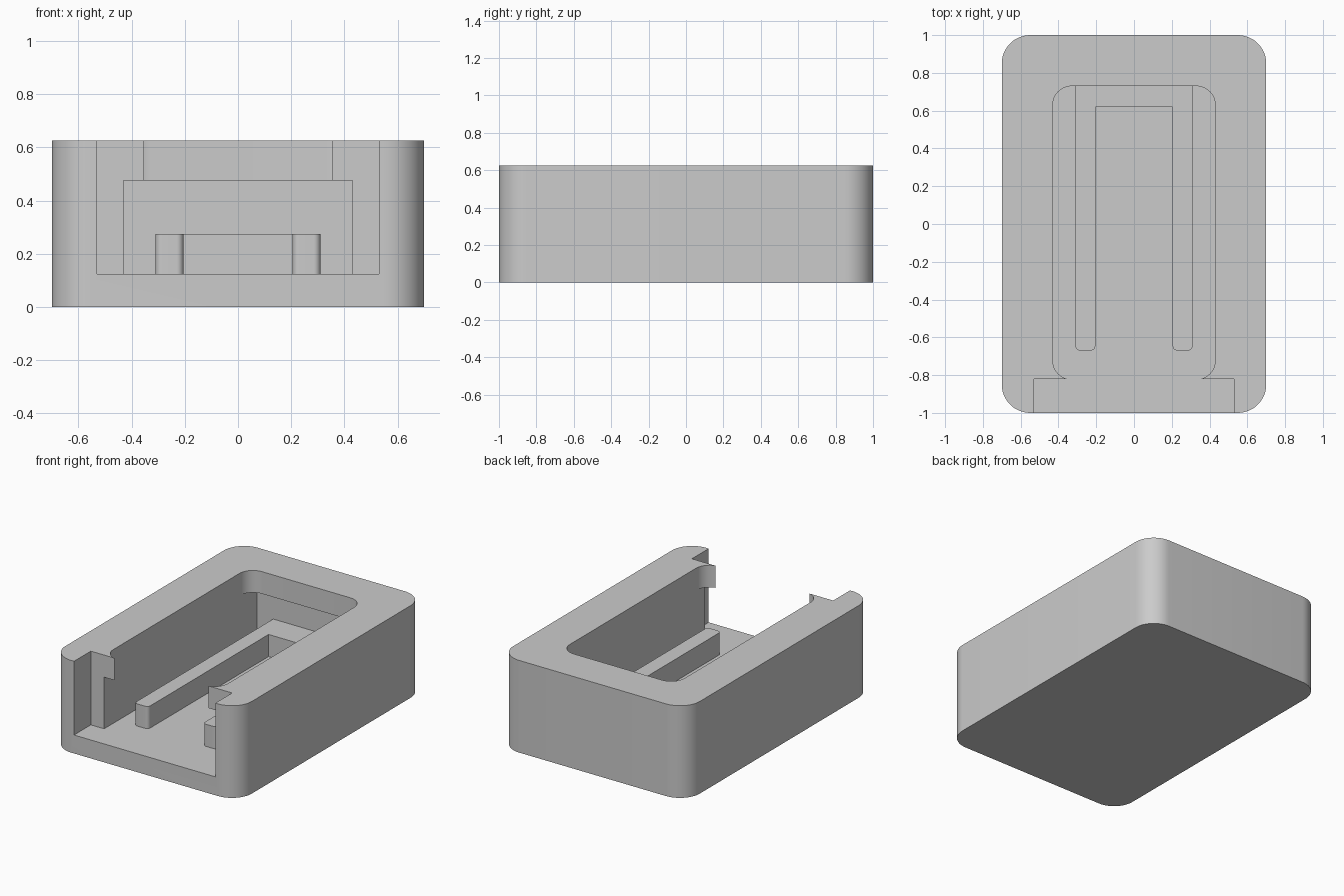
import bpy, bmesh, math
from mathutils import Vector

if "Cube" in bpy.data.objects:
    bpy.data.objects.remove(bpy.data.objects["Cube"], do_unlink=True)

HEIGHT, FLOOR, LIP = 0.625, 0.125, 0.475

grey = bpy.data.materials.new("plain grey")
grey.use_nodes = True
grey.diffuse_color = (0.6, 0.6, 0.6, 1)
grey.node_tree.nodes["Principled BSDF"].inputs["Base Color"].default_value = (0.6, 0.6, 0.6, 1)


def fillet(points, steps=12):
    """Round each corner (x, y, radius) of a right-angled outline."""
    outline = []
    for i, (x, y, r) in enumerate(points):
        corner = Vector((x, y))
        if r == 0:
            outline.append(corner)
            continue
        to_prev = (Vector(points[i - 1][:2]) - corner).normalized()
        to_next = (Vector(points[(i + 1) % len(points)][:2]) - corner).normalized()
        centre = corner + (to_prev + to_next) * r
        for s in range(steps + 1):
            a = math.pi / 2 * s / steps
            outline.append(centre - r * (to_next * math.cos(a) + to_prev * math.sin(a)))
    return outline


def prism(name, points, z0, z1):
    """Extrude a filleted outline between two heights."""
    bm = bmesh.new()
    face = bm.faces.new([bm.verts.new((p.x, p.y, z0)) for p in fillet(points)])
    new = bmesh.ops.extrude_face_region(bm, geom=[face])["geom"]
    bmesh.ops.translate(bm, vec=(0, 0, z1 - z0),
                        verts=[g for g in new if isinstance(g, bmesh.types.BMVert)])
    bmesh.ops.recalc_face_normals(bm, faces=bm.faces)
    mesh = bpy.data.meshes.new(name)
    bm.to_mesh(mesh)
    bm.free()
    mesh.materials.append(grey)
    obj = bpy.data.objects.new(name, mesh)
    bpy.context.collection.objects.link(obj)
    return obj


def box(half, y0, y1, r=0):
    return [(-half, y0, r), (half, y0, r), (half, y1, r), (-half, y1, r)]


def activate(obj):
    bpy.ops.object.select_all(action='DESELECT')
    obj.select_set(True)
    bpy.context.view_layer.objects.active = obj


def cut(obj, cutter):
    cutter.hide_render = True
    mod = obj.modifiers.new("cut", 'BOOLEAN')
    mod.operation, mod.solver, mod.object = 'DIFFERENCE', 'EXACT', cutter
    activate(obj)
    bpy.ops.object.modifier_apply(modifier=mod.name)
    bpy.data.objects.remove(cutter, do_unlink=True)


# Rounded housing with a front slot, a wide lower bay and a rounded top opening
housing = prism("housing", box(0.70, -1, 1, 0.15), 0, HEIGHT)
cut(housing, prism("front_slot", box(0.53, -1.1, -0.82), FLOOR, 0.8))
cut(housing, prism("lower_bay", box(0.43, -0.9, 0.82), FLOOR, LIP))
cut(housing, prism("top_opening", box(0.43, -0.823, 0.73, 0.10), LIP - 0.05, 0.8))

# U-shaped rail on the floor, joined to the back wall
rail = prism("floor_rail", [
    (-0.31, -0.67, 0.025), (-0.205, -0.67, 0.025), (-0.205, 0.62, 0), (0.205, 0.62, 0),
    (0.205, -0.67, 0.025), (0.31, -0.67, 0.025), (0.31, 0.83, 0), (-0.31, 0.83, 0),
], FLOOR - 0.01, 0.275)

for part in (housing, rail):
    activate(part)
    bpy.ops.object.shade_smooth_by_angle(angle=math.radians(30))
